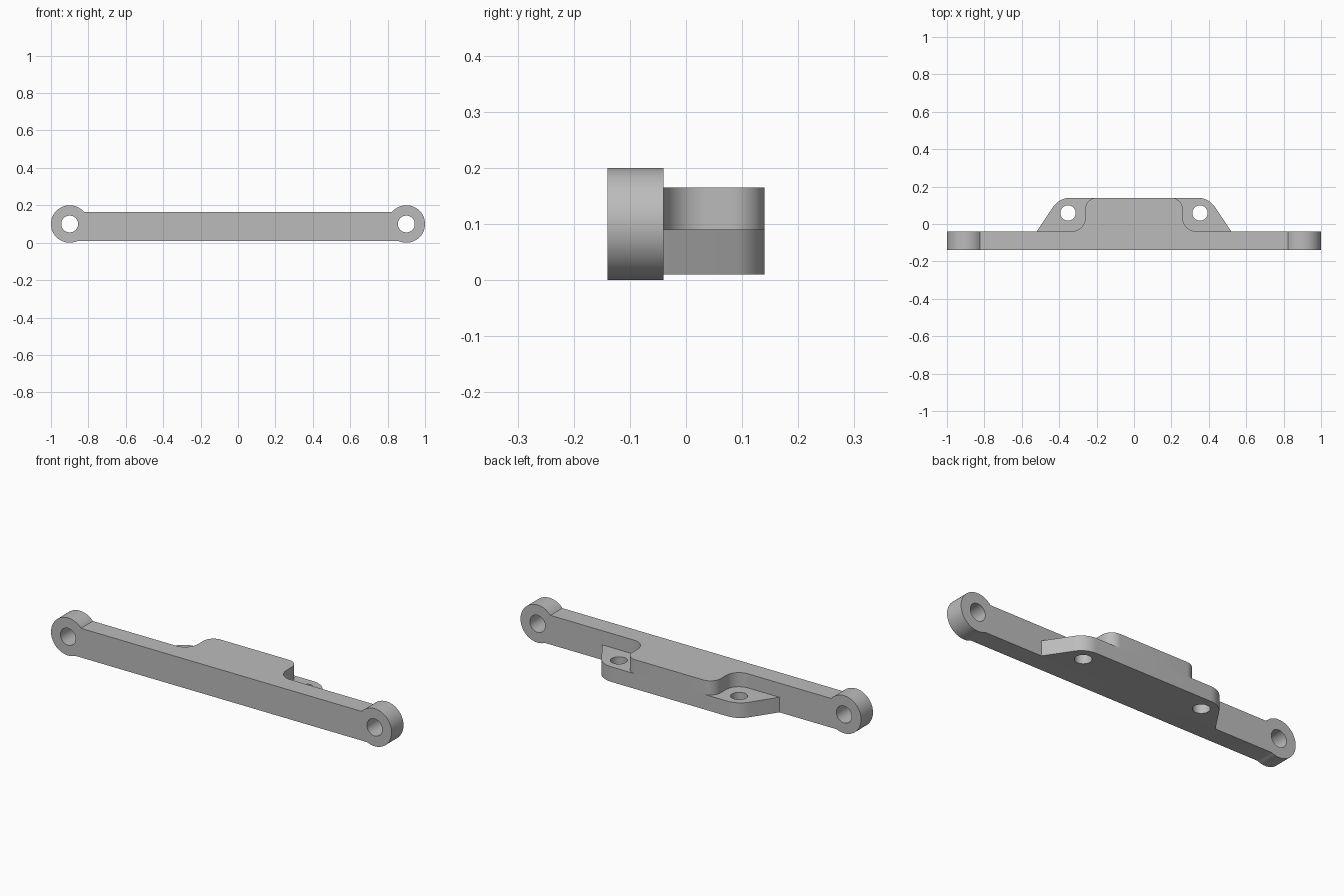
import bpy, bmesh
from math import asin, cos, sin, pi, tan, radians
from mathutils import Vector

if "Cube" in bpy.data.objects:
    bpy.data.objects.remove(bpy.data.objects["Cube"], do_unlink=True)

# One plain grey for the whole bracket
GREY = (0.5, 0.5, 0.5, 1)
grey = bpy.data.materials.new("plain grey")
grey.use_nodes = True
grey.diffuse_color = GREY
grey.node_tree.nodes["Principled BSDF"].inputs["Base Color"].default_value = GREY

FRONT, MID, BACK = -0.14, -0.04, 0.14       # depth levels
BOTTOM, STEP, TOP = 0.01, 0.09, 0.165       # height levels
EYE_X, EYE_Z, EYE_R = 0.9, 0.1, 0.1         # end eyes


def arc(cx, cy, r, start, end, steps):
    return [Vector((cx + r * cos(start + (end - start) * i / steps),
                    cy + r * sin(start + (end - start) * i / steps)))
            for i in range(steps + 1)]


def fillet(before, corner, after, r, steps=12):
    """Round a corner with a tangent arc."""
    a, c, b = Vector(before), Vector(corner), Vector(after)
    u, v = (a - c).normalized(), (b - c).normalized()
    half = u.angle(v) / 2
    centre = c + (u + v).normalized() * r / sin(half)
    p, q = c + u * r / tan(half), c + v * r / tan(half)
    p, q = p - centre, q - centre
    turn = p.angle(q)
    return [centre + (p * sin((1 - i / steps) * turn) + q * sin(i / steps * turn)) / sin(turn)
            for i in range(steps + 1)]


def mirrored(half):
    return half + [Vector((-p.x, p.y)) for p in reversed(half)]


def prism(name, outline, low, high, upright=False):
    """Extrude an outline along z, or along y when upright."""
    bm = bmesh.new()
    place = (lambda p: (p.x, low, p.y)) if upright else (lambda p: (p.x, p.y, low))
    face = bm.faces.new([bm.verts.new(place(p)) for p in outline])
    grown = bmesh.ops.extrude_face_region(bm, geom=[face])["geom"]
    shift = Vector((0, high - low, 0) if upright else (0, 0, high - low))
    bmesh.ops.translate(bm, vec=shift,
                        verts=[g for g in grown if isinstance(g, bmesh.types.BMVert)])
    bmesh.ops.remove_doubles(bm, verts=bm.verts, dist=0.0005)
    bmesh.ops.recalc_face_normals(bm, faces=bm.faces)
    mesh = bpy.data.meshes.new(name)
    bm.to_mesh(mesh)
    bm.free()
    mesh.materials.append(grey)
    obj = bpy.data.objects.new(name, mesh)
    bpy.context.collection.objects.link(obj)
    return obj


def activate(obj):
    bpy.ops.object.select_all(action='DESELECT')
    obj.select_set(True)
    bpy.context.view_layer.objects.active = obj


def drill(obj, x, other, r, low, high, upright=False):
    cutter = prism("hole_cutter", arc(x, other, r, 0, 2 * pi, 40)[:-1], low, high, upright)
    cutter.hide_render = True
    mod = obj.modifiers.new("hole", 'BOOLEAN')
    mod.operation, mod.solver, mod.object = 'DIFFERENCE', 'EXACT', cutter
    activate(obj)
    bpy.ops.object.modifier_apply(modifier=mod.name)
    bpy.data.objects.remove(cutter, do_unlink=True)


# Long bar with a round eye at each end
low_angle = -pi + asin((EYE_Z - BOTTOM) / EYE_R)
high_angle = pi - asin((TOP - EYE_Z) / EYE_R)
bar = prism("eye_bar", mirrored(arc(EYE_X, EYE_Z, EYE_R, low_angle, high_angle, 48)),
            FRONT, MID, upright=True)
for side in (-1, 1):
    drill(bar, side * EYE_X, EYE_Z, 0.045, FRONT - 0.1, MID + 0.1, upright=True)

# Low mounting plate behind the bar, with slanted ends
foot, corner = (0.52, MID), (0.4, BACK)
plate = prism("mounting_plate",
              mirrored([Vector(foot)] + fillet(foot, corner, (0, BACK), 0.11)), BOTTOM, STEP)
for side in (-1, 1):
    drill(plate, side * 0.353, 0.059, 0.041, BOTTOM - 0.1, STEP + 0.1)

# Raised centre block that flows into the bar
inner, outer = (0.26, MID), (0.26, BACK)
block = prism("raised_block",
              mirrored(fillet((0.5, MID), inner, outer, 0.075)
                       + fillet(inner, outer, (0, BACK), 0.06)), STEP, TOP)

# Smooth curves, crisp edges
for obj in (bar, plate, block):
    activate(obj)
    bpy.ops.object.shade_smooth_by_angle(angle=radians(30))
